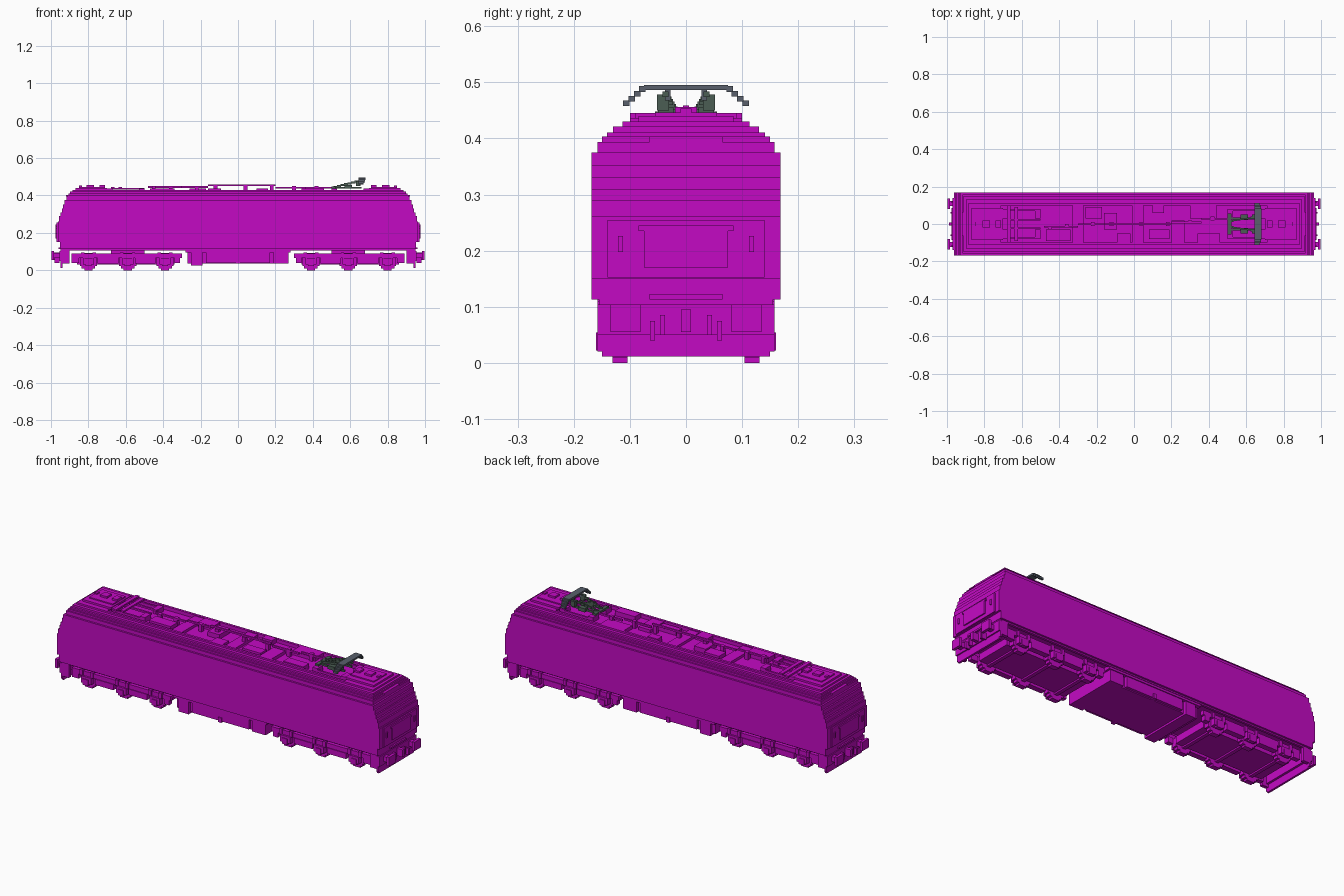
import bpy, bmesh
from mathutils import Matrix, Vector

cube = bpy.data.objects.get("Cube")
if cube:
    bpy.data.objects.remove(cube, do_unlink=True)


def material(name, colour):
    m = bpy.data.materials.new(name)
    m.diffuse_color = (*colour, 1)
    m.use_nodes = True
    m.node_tree.nodes["Principled BSDF"].inputs["Base Color"].default_value = (*colour, 1)
    return m


MAGENTA = material("magenta", (0.55, 0.003, 0.55))
SLATE = material("slate grey", (0.10, 0.117, 0.15))
GREEN = material("green grey", (0.07, 0.11, 0.088))


def part(name, boxes, mat=MAGENTA):
    """One flat-shaded object from boxes given as x0, x1, y0, y1, z0, z1."""
    bm = bmesh.new()
    for x0, x1, y0, y1, z0, z1 in boxes:
        size = Matrix.Diagonal((x1 - x0, y1 - y0, z1 - z0, 1))
        mid = Vector(((x0 + x1) / 2, (y0 + y1) / 2, (z0 + z1) / 2))
        bmesh.ops.create_cube(bm, size=1, matrix=Matrix.Translation(mid) @ size)
    me = bpy.data.meshes.new(name)
    bm.to_mesh(me)
    bm.free()
    me.materials.append(mat)
    ob = bpy.data.objects.new(name, me)
    bpy.context.collection.objects.link(ob)
    return ob


def block(hx, hy, z0, z1):
    return (-hx, hx, -hy, hy, z0, z1)


def flip_x(boxes):
    return boxes + [(-b[1], -b[0], *b[2:]) for b in boxes]


def flip_y(boxes):
    return boxes + [(b[0], b[1], -b[3], -b[2], b[4], b[5]) for b in boxes]


def four(boxes):
    return flip_x(flip_y(boxes))


# Body shell: stepped layers, z top / half length / half width
layers = [(0.15, 0.952, 0.168), (0.262, 0.963, 0.168), (0.29, 0.957, 0.168),
          (0.31, 0.95, 0.168), (0.33, 0.942, 0.168), (0.352, 0.935, 0.168),
          (0.375, 0.927, 0.168), (0.394, 0.918, 0.158), (0.403, 0.911, 0.15),
          (0.411, 0.905, 0.141)]
body, z = [], 0.113
for top, hx, hy in layers:
    body.append(block(hx, hy, z, top))
    z = top
part("body_shell", body)

# Roof rim round the equipment trough, in two steps
rim = []
for z0, z1, hx, hy in ((0.411, 0.421, 0.898, 0.13), (0.421, 0.43, 0.885, 0.113)):
    rim += flip_y([(-hx, hx, 0.1, hy, z0, z1)])
    rim += flip_x([(0.71, hx, -0.1, 0.1, z0, z1)])
part("roof_rim", rim)

# Raised cab roofs with small hatches
part("cab_roof", flip_x([(0.70, 0.87, -0.085, 0.085, 0.43, 0.44),
                         (0.71, 0.85, -0.055, 0.055, 0.44, 0.446),
                         (0.77, 0.81, -0.02, 0.02, 0.446, 0.456),
                         (0.835, 0.85, -0.01, 0.01, 0.446, 0.453),
                         (0.71, 0.74, -0.02, 0.02, 0.446, 0.456)]))

# End faces: bulging nose panel with a framed centre and lamps
part("nose_panel", flip_x([(0.963, 0.97, -0.14, 0.14, 0.152, 0.255),
                           (0.97, 0.977, -0.075, 0.075, 0.17, 0.235),
                           (0.97, 0.977, -0.085, 0.085, 0.235, 0.245),
                           (0.95, 0.96, -0.065, 0.065, 0.113, 0.123)]))
part("lamps", four([(0.97, 0.975, 0.112, 0.121, 0.198, 0.226)]))
part("cab_brow", flip_x([(0.91, 0.92, -0.065, 0.065, 0.394, 0.403)]))

# Buffer beam, plough, buffers, hoses and coupling
part("buffer_beam", flip_x([(0.925, 0.955, -0.158, 0.158, 0.05, 0.104),
                            (0.93, 0.95, -0.155, 0.155, 0.10, 0.115)]))
part("plough", flip_x([(0.937, 0.948, -0.15, 0.15, 0.011, 0.05),
                       (0.937, 0.948, -0.158, 0.158, 0.02, 0.05)]))
part("buffers", four([(0.955, 0.985, 0.095, 0.122, 0.066, 0.093),
                      (0.983, 0.998, 0.08, 0.135, 0.056, 0.104)]))
part("steps", four([(0.90, 0.94, 0.14, 0.158, 0.035, 0.11)]))
part("hoses", four([(0.955, 0.972, 0.037, 0.046, 0.05, 0.085),
                    (0.955, 0.98, 0.055, 0.064, 0.04, 0.075)]))
part("coupling", flip_x([(0.955, 0.99, -0.009, 0.009, 0.055, 0.095)]))

# Bogies: frame, side beams, axle boxes, springs
AXLES = (0.39, 0.59, 0.80)
frame = [(0.34, 0.86, -0.10, 0.10, 0.032, 0.07),
         (0.50, 0.68, -0.06, 0.06, 0.07, 0.115)]
sides = [(0.30, 0.89, 0.125, 0.146, 0.066, 0.09),
         (0.44, 0.55, 0.12, 0.15, 0.035, 0.066),
         (0.64, 0.75, 0.12, 0.15, 0.035, 0.066),
         (0.31, 0.34, 0.12, 0.146, 0.04, 0.07),
         (0.85, 0.89, 0.12, 0.146, 0.04, 0.07)]
boxes = []
for a in AXLES:
    boxes += [(a - 0.03, a + 0.03, 0.13, 0.156, 0.03, 0.066),
              (a - 0.016, a + 0.016, 0.14, 0.16, 0.022, 0.054),
              (a - 0.04, a - 0.022, 0.13, 0.152, 0.066, 0.096),
              (a + 0.022, a + 0.04, 0.13, 0.152, 0.066, 0.096)]
part("bogie_frame", flip_x(frame))
part("bogie_sides", four(sides))
part("axle_boxes", four(boxes))

# Wheels as stepped discs, joined by axles
wheels = []
for a in AXLES:
    for r, h in ((0.022, 0.046), (0.036, 0.036), (0.046, 0.022)):
        wheels.append((a - r, a + r, 0.104, 0.131, 0.046 - h, 0.046 + h))
part("wheels", four(wheels))
part("axles", flip_x([(a - 0.01, a + 0.01, -0.11, 0.11, 0.024, 0.05) for a in AXLES]))

# Equipment between the bogies
part("underfloor_tank", [(-0.27, 0.20, -0.135, 0.135, 0.035, 0.113),
                         (-0.17, 0.17, -0.15, 0.15, 0.04, 0.113),
                         (-0.25, -0.19, -0.15, 0.15, 0.025, 0.113),
                         (0.19, 0.27, -0.15, 0.15, 0.035, 0.113),
                         (-0.28, 0.28, -0.155, 0.155, 0.095, 0.113),
                         (-0.01, 0.01, -0.157, 0.157, 0.035, 0.06)])
part("sill", flip_y([(-0.93, 0.93, 0.145, 0.158, 0.106, 0.114)]))

# Roof equipment in the trough
part("roof_boxes", [(-0.33, -0.27, -0.10, 0.10, 0.411, 0.425),
                    (-0.47, -0.34, -0.09, -0.03, 0.411, 0.436),
                    (-0.26, -0.17, 0.03, 0.09, 0.411, 0.436),
                    (-0.16, -0.09, -0.03, 0.06, 0.411, 0.436),
                    (-0.09, -0.02, -0.10, -0.05, 0.411, 0.43),
                    (-0.01, 0.05, -0.10, 0.10, 0.411, 0.425),
                    (0.10, 0.16, 0.06, 0.10, 0.411, 0.436),
                    (0.08, 0.19, -0.08, -0.03, 0.411, 0.43),
                    (0.20, 0.27, -0.10, 0.02, 0.411, 0.428),
                    (0.30, 0.44, 0.03, 0.10, 0.411, 0.43),
                    (0.34, 0.46, -0.10, -0.05, 0.411, 0.436)])
posts = [(x, y) for x, y in ((-0.45, -0.02), (-0.36, -0.01), (-0.22, 0), (-0.12, 0.0),
                             (0.04, 0), (0.18, 0), (0.30, 0.01), (0.42, 0.03))]
part("insulators", [(x - 0.01, x + 0.01, y - 0.01, y + 0.01, 0.411, 0.45) for x, y in posts])
part("busbar", [(-0.16, 0.20, -0.005, 0.005, 0.45, 0.459),
                (-0.48, -0.30, -0.02, -0.01, 0.441, 0.45),
                (-0.30, -0.16, -0.006, 0.004, 0.441, 0.45),
                (0.20, 0.36, 0.003, 0.013, 0.436, 0.445),
                (0.36, 0.52, 0.022, 0.032, 0.436, 0.445)])
part("pantograph_bases", four([(0.50, 0.70, 0.07, 0.08, 0.411, 0.43),
                               (0.50, 0.53, 0.03, 0.08, 0.411, 0.438),
                               (0.67, 0.70, 0.03, 0.08, 0.411, 0.436)]))

# Folded collector, lying low in the trough
part("folded_collector", flip_y([(-0.68, -0.50, 0.018, 0.028, 0.432, 0.441),
                                 (-0.68, -0.66, 0.0, 0.10, 0.436, 0.445),
                                 (-0.64, -0.62, 0.0, 0.09, 0.436, 0.445)]))

# Raised collector: stepped arms rising to the contact bow
lower = [(0.50, 0.66, 0.025, 0.035, 0.436, 0.446),
         (0.50, 0.52, 0.0, 0.055, 0.436, 0.448),
         (0.57, 0.61, 0.022, 0.05, 0.436, 0.455)]
upper = []
for i in range(8):
    x, h = 0.51 + i * 0.019, 0.442 + i * 0.0045
    y = 0.012 + 0.0028 * i
    upper.append((x, x + 0.022, y, y + 0.01, h, h + 0.01))
upper.append((0.63, 0.655, 0.03, 0.052, 0.45, 0.478))
part("collector_arms", flip_y(lower + upper), GREEN)
bow = [(0.645, 0.683, -0.075, 0.075, 0.486, 0.495)]
for i in range(4):
    y, h = 0.072 + i * 0.0095, 0.484 - i * 0.0085
    bow += flip_y([(0.645, 0.683 - 0.004 * i, y, y + 0.0115, h - 0.001, h + 0.009)])
bow += flip_y([(0.645, 0.66, 0.028, 0.037, 0.468, 0.488)])
part("contact_bow", bow, SLATE)
